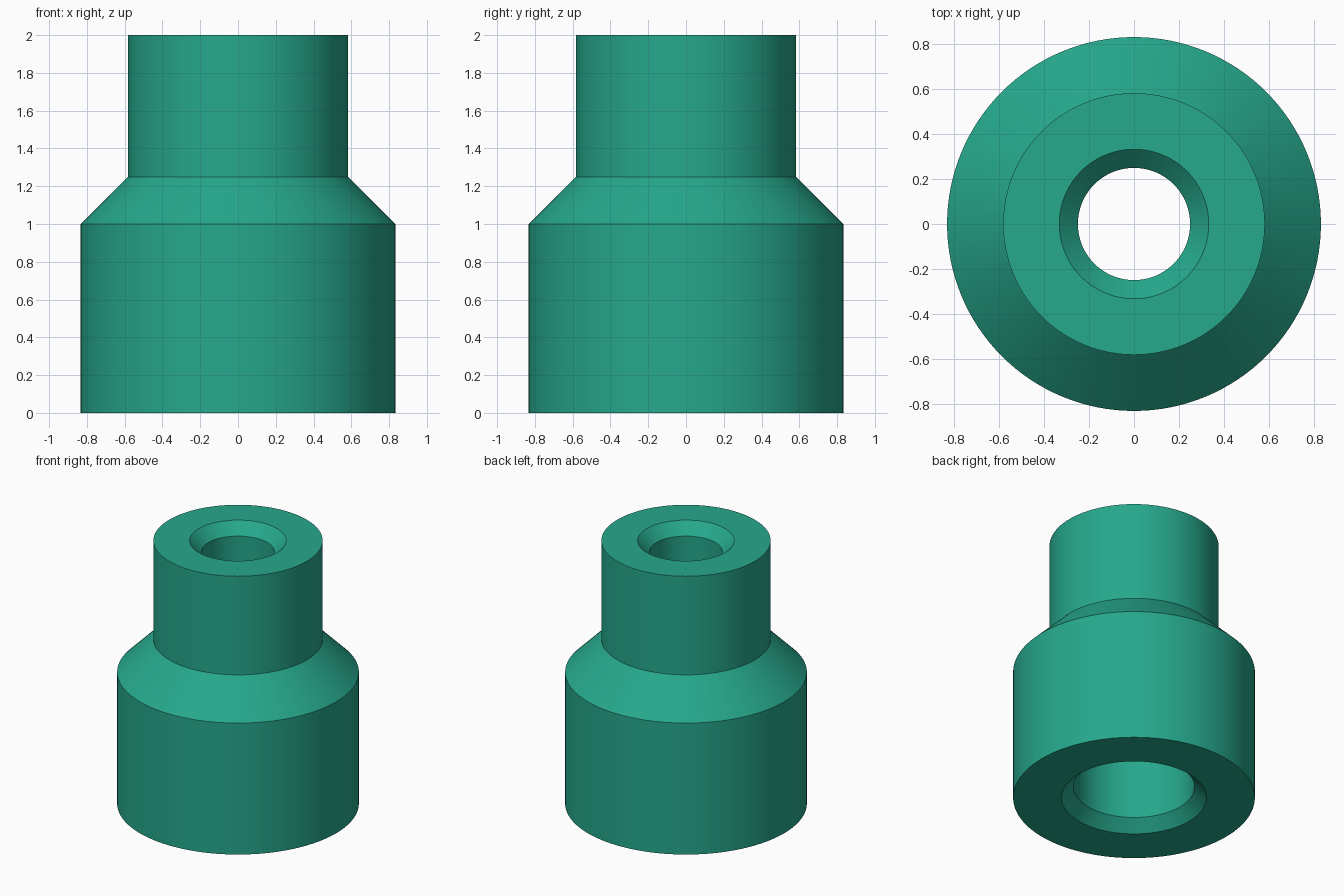
import bpy, bmesh, math

if "Cube" in bpy.data.objects:
    bpy.data.objects.remove(bpy.data.objects["Cube"])

SEGMENTS = 128

# Closed cross-section (radius, height): outer wall, then stepped bore
PROFILE = [
    (0.833, 0.0), (0.833, 1.0), (0.583, 1.25), (0.583, 2.0),      # body, shoulder, neck
    (0.333, 2.0), (0.25, 1.917), (0.25, 1.167),                   # top chamfer, narrow bore
    (0.417, 1.0), (0.417, 0.083), (0.5, 0.0),                     # inner cone, wide bore, chamfer
]

green = bpy.data.materials.new("teal green")
green.diffuse_color = (0.0194, 0.392, 0.262, 1.0)
green.use_nodes = True
green.node_tree.nodes["Principled BSDF"].inputs["Base Color"].default_value = green.diffuse_color

# Revolve the cross-section into rings and bridge them
bm = bmesh.new()
rings = []
for i in range(SEGMENTS):
    a = 2 * math.pi * i / SEGMENTS
    rings.append([bm.verts.new((r * math.cos(a), r * math.sin(a), z)) for r, z in PROFILE])
for i in range(SEGMENTS):
    here, ahead = rings[i], rings[(i + 1) % SEGMENTS]
    for j in range(len(PROFILE)):
        k = (j + 1) % len(PROFILE)
        bm.faces.new((here[j], ahead[j], ahead[k], here[k]))
bmesh.ops.recalc_face_normals(bm, faces=bm.faces)

mesh = bpy.data.meshes.new("reducer_sleeve")
bm.to_mesh(mesh)
bm.free()
mesh.materials.append(green)
sleeve = bpy.data.objects.new("reducer_sleeve", mesh)
bpy.context.collection.objects.link(sleeve)

# Smooth round walls, crisp rims
bpy.context.view_layer.objects.active = sleeve
sleeve.select_set(True)
bpy.ops.object.shade_smooth_by_angle(angle=math.radians(30))
